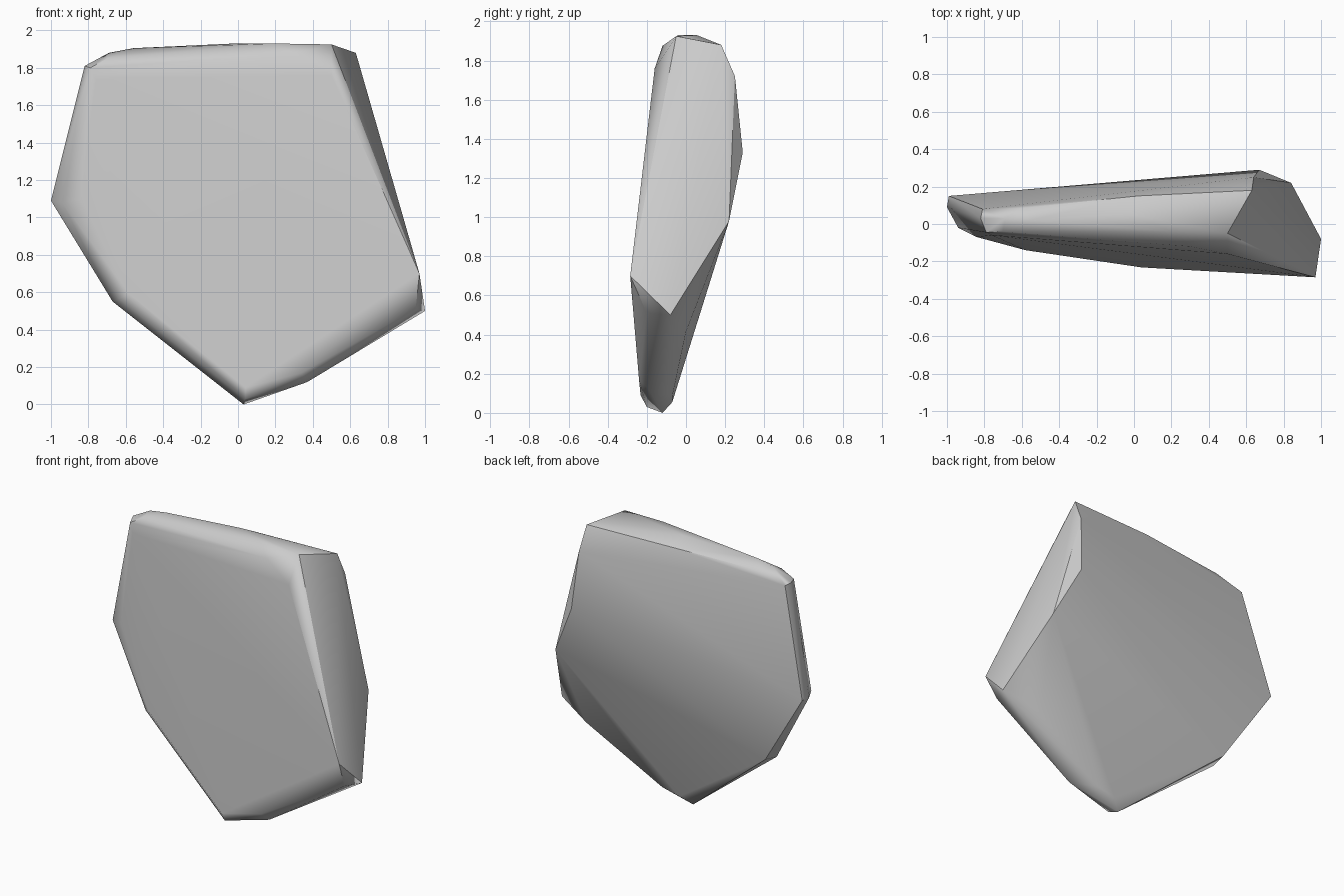
import bpy
import bmesh
from math import radians

cube = bpy.data.objects.get("Cube")
if cube:
    bpy.data.objects.remove(cube, do_unlink=True)

# Stone colour
stone = bpy.data.materials.new("stone_grey")
stone.use_nodes = True
grey = (0.6, 0.6, 0.6, 1)
stone.diffuse_color = grey
stone.node_tree.nodes["Principled BSDF"].inputs["Base Color"].default_value = grey

# Corners of the slab, grouped by region; the stone is their convex hull
front = [(.5, -.16, 1.76), (.97, -.285, .7), (.34, -.24, .17), (.04, -.232, .09),
         (-.58, -.14, .59), (-.84, -.07, 1.1), (-.76, -.06, 1.74)]
right_end = [(.5, -.05, 1.925), (.63, .18, 1.88), (.64, .25, 1.72), (.67, .29, 1.33),
             (.84, .22, .98), (1, -.08, .5), (.95, -.2, .51)]
bottom = [(.03, -.12, 0), (.04, -.2, .03), (.37, -.19, .12), (.23, -.07, .085),
          (.1, -.07, .055), (.76, 0, .415), (-.64, -.09, .565), (-.67, -.03, .55),
          (-.66, .08, .57)]
left_end = [(-.99, .15, 1.09), (-1, .09, 1.09), (-.94, -.02, 1.08),
            (-.82, .03, 1.81), (-.81, .08, 1.805), (-.79, -.045, 1.8)]
top = [(-.7, -.04, 1.85), (-.69, .03, 1.88), (-.56, .02, 1.905), (-.02, .055, 1.93),
       (.2, -.04, 1.93), (.3, -.12, 1.875), (.02, .15, 1.88), (-.6, .085, 1.86)]

bm = bmesh.new()
for corner in front + right_end + bottom + left_end + top:
    bm.verts.new(corner)
bmesh.ops.convex_hull(bm, input=bm.verts)
loose = [v for v in bm.verts if not v.link_faces]
bmesh.ops.delete(bm, geom=loose, context='VERTS')

# Merge nearly flat triangles into clean facets
bmesh.ops.dissolve_limit(bm, angle_limit=radians(1), verts=bm.verts, edges=bm.edges)
bmesh.ops.recalc_face_normals(bm, faces=bm.faces)
bm.normal_update()


def on_broken_end(face):
    return face.normal.x > 0.8 and face.normal.z > 0


# Soft rounded rims, crisp outline around the broken end
for face in bm.faces:
    face.smooth = True
for edge in bm.edges:
    a, b = edge.link_faces
    same_side = on_broken_end(a) == on_broken_end(b)
    edge.smooth = same_side and edge.calc_face_angle() < radians(38)

mesh = bpy.data.meshes.new("rock_slab")
bm.to_mesh(mesh)
bm.free()
mesh.materials.append(stone)
rock = bpy.data.objects.new("rock_slab", mesh)
bpy.context.collection.objects.link(rock)

# Keep the broad faces evenly shaded
weighted = rock.modifiers.new("even_shading", 'WEIGHTED_NORMAL')
weighted.keep_sharp = True
